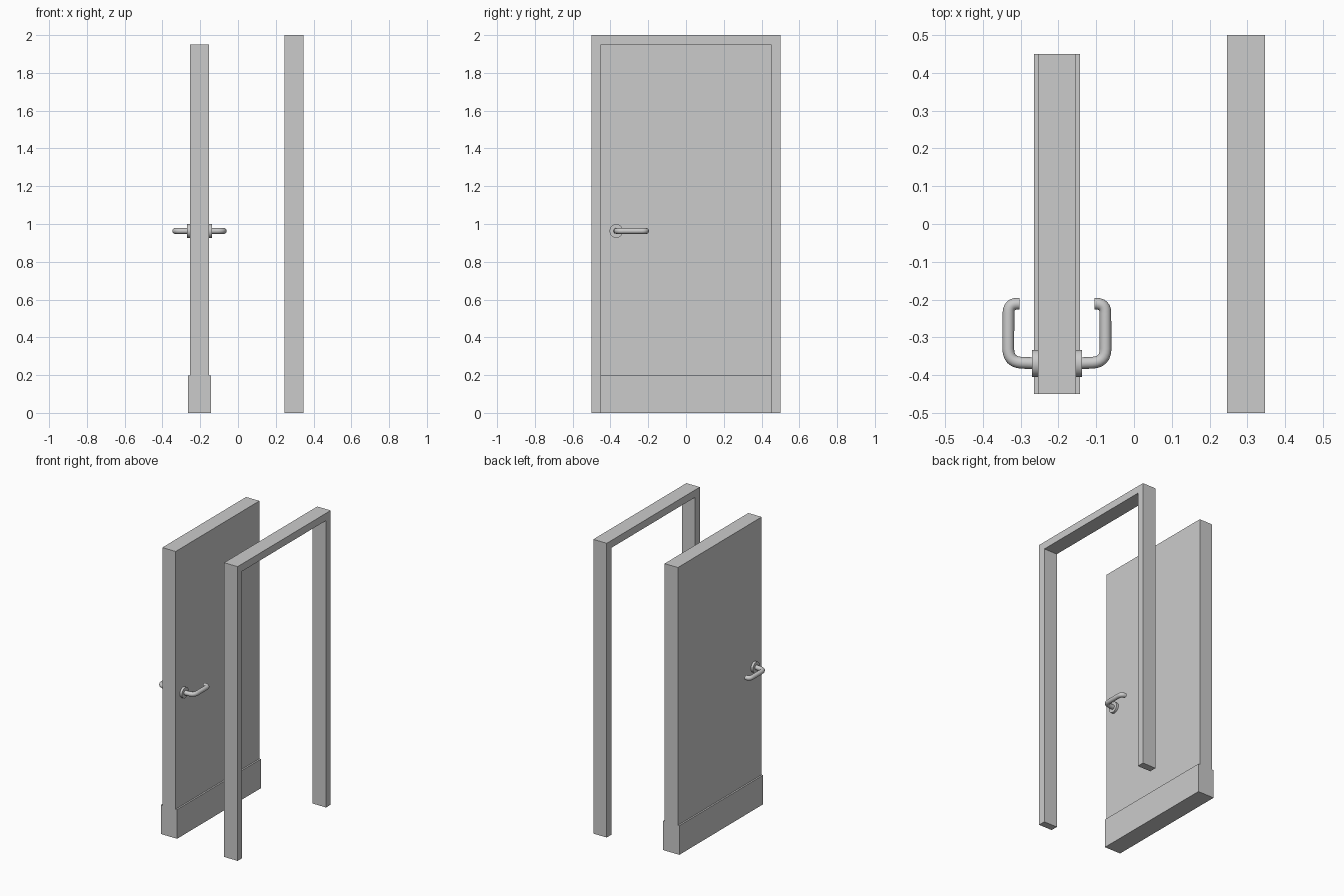
import bpy, bmesh, math
from mathutils import Vector

if "Cube" in bpy.data.objects:
    bpy.data.objects.remove(bpy.data.objects["Cube"])

DOOR_X = -0.204                 # centre plane of the door leaf
HANDLE_Y, HANDLE_Z = -0.369, 0.963


def prism(name, points, direction):
    """Extrude a closed outline along a direction."""
    bm = bmesh.new()
    face = bm.faces.new([bm.verts.new(p) for p in points])
    ext = bmesh.ops.extrude_face_region(bm, geom=[face])
    verts = [g for g in ext["geom"] if isinstance(g, bmesh.types.BMVert)]
    bmesh.ops.translate(bm, verts=verts, vec=direction)
    bmesh.ops.recalc_face_normals(bm, faces=bm.faces)
    mesh = bpy.data.meshes.new(name)
    bm.to_mesh(mesh)
    bm.free()
    ob = bpy.data.objects.new(name, mesh)
    bpy.context.collection.objects.link(ob)
    return ob


def fillet(a, corner, b, r, steps=6):
    """Points of a rounded corner with setback r."""
    p = corner + (a - corner).normalized() * r
    q = corner + (b - corner).normalized() * r
    return [p.lerp(corner, t).lerp(corner.lerp(q, t), t)
            for t in (i / steps for i in range(steps + 1))]


def tube(name, points, radius):
    curve = bpy.data.curves.new(name, "CURVE")
    curve.dimensions = "3D"
    curve.bevel_depth = radius
    curve.bevel_resolution = 4
    curve.use_fill_caps = True
    spline = curve.splines.new("POLY")
    spline.points.add(len(points) - 1)
    for sp, p in zip(spline.points, points):
        sp.co = (*p, 1)
    ob = bpy.data.objects.new(name, curve)
    bpy.context.collection.objects.link(ob)
    activate(ob)
    bpy.ops.object.convert(target="MESH")
    bpy.ops.object.shade_smooth_by_angle(angle=math.radians(40))


def activate(ob):
    bpy.ops.object.select_all(action="DESELECT")
    ob.select_set(True)
    bpy.context.view_layer.objects.active = ob


# door frame: upside-down U
prism("door_frame",
      [(0.246, y, z) for y, z in [(-.5, 0), (-.5, 2), (.5, 2), (.5, 0),
                                  (.45, 0), (.45, 1.95), (-.45, 1.95), (-.45, 0)]],
      (0.101, 0, 0))

# door leaf with thicker kick section
half = [(0.061, 0), (0.061, 0.198), (0.050, 0.198), (0.050, 1.95)]
outline = half + [(-x, z) for x, z in reversed(half)]
prism("door_leaf", [(DOOR_X + x, -0.45, z) for x, z in outline], (0, 0.9, 0))

# rosette and lever handle on each side
for side, s in (("left", -1), ("right", 1)):
    bpy.ops.mesh.primitive_cylinder_add(
        vertices=32, radius=0.036, depth=0.018,
        location=(DOOR_X + s * 0.057, HANDLE_Y, HANDLE_Z),
        rotation=(0, math.pi / 2, 0))
    bpy.context.object.name = f"{side}_rosette"
    bpy.ops.object.shade_smooth_by_angle(angle=math.radians(40))

    def P(x, y):
        return Vector((DOOR_X + s * x, y, HANDLE_Z))
    start, c1, c2, end = P(0.05, -0.369), P(0.129, -0.366), P(0.128, -0.211), P(0.099, -0.211)
    path = [start] + fillet(start, c1, c2, 0.036) + fillet(c1, c2, end, 0.024) + [end]
    tube(f"{side}_lever", path, 0.0155)
